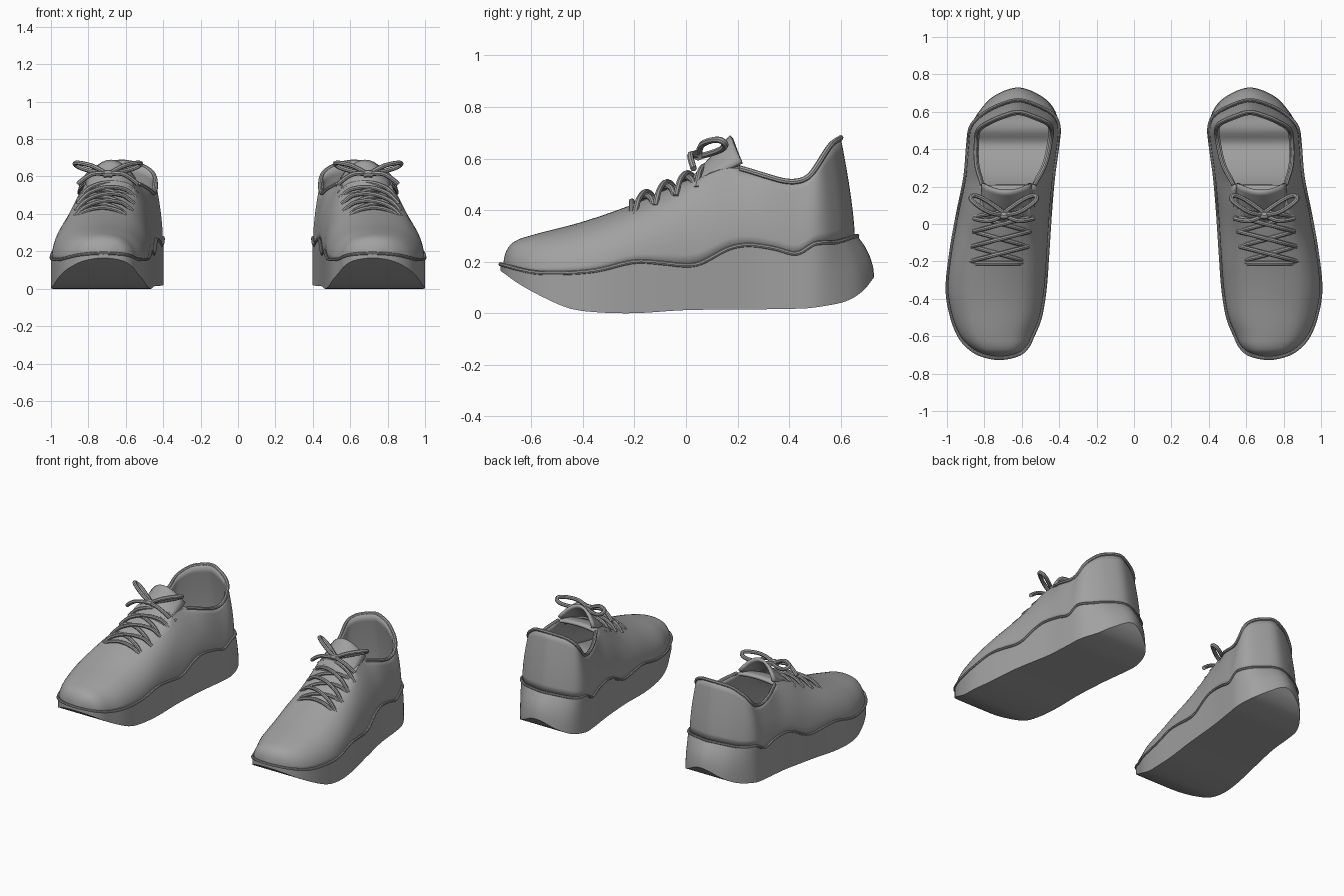
import bpy, bmesh, math

cube = bpy.data.objects.get("Cube")
if cube:
    bpy.data.objects.remove(cube)

grey = bpy.data.materials.new("plain grey")
grey.use_nodes = True
grey.diffuse_color = (0.36, 0.36, 0.36, 1)
grey.node_tree.nodes["Principled BSDF"].inputs["Base Color"].default_value = grey.diffuse_color

# Footprint: y, inner x, outer x
OUTLINE = [(-.72, .72, .72), (-.70, .62, .82), (-.66, .57, .885), (-.6, .54, .935),
           (-.5, .50, .975), (-.35, .475, 1.0), (-.15, .46, .98), (.05, .447, .945),
           (.25, .43, .905), (.42, .407, .89), (.52, .40, .875), (.62, .43, .815),
           (.69, .505, .74), (.73, .62, .62)]
# Side profiles: y, z
SOLE_BOTTOM = [(-.72, .165), (-.65, .115), (-.55, .06), (-.45, .018), (-.35, .004), (-.2, 0),
               (0, .012), (.45, .018), (.55, .03), (.63, .05), (.69, .09), (.73, .14)]
SOLE_TOP = [(-.72, .19), (-.6, .16), (-.5, .155), (-.35, .165), (-.2, .2), (-.1, .195),
            (.03, .185), (.1, .215), (.16, .25), (.24, .265), (.35, .25), (.43, .23),
            (.5, .27), (.58, .275), (.66, .3)]
RIDGE = [(-.71, .19), (-.7, .235), (-.67, .275), (-.6, .302), (-.4, .355), (-.2, .425),
         (0, .515), (.19, .575), (.7, .575)]
COLLAR = [(0, .56), (.19, .565), (.3, .535), (.4, .51), (.47, .525), (.55, .6), (.61, .655), (.655, .68)]
COLLAR_RATIO = [(0, .56), (.19, .58), (.3, .77), (.4, .83), (.66, .86)]
CENTRE = [(y, (a + b) / 2) for y, a, b in OUTLINE]
THROAT = .2


def smooth(t):
    t = max(0, min(1, t))
    return t * t * (3 - 2 * t)


def profile(knots, y):
    """Smooth curve through the knots."""
    y = max(knots[0][0], min(knots[-1][0], y))
    slope = lambda a, b: (b[1] - a[1]) / (b[0] - a[0])
    last = len(knots) - 1
    i = max(k for k in range(last) if knots[k][0] <= y)
    p, q = knots[i], knots[i + 1]
    m0 = slope(knots[max(i - 1, 0)], q)
    m1 = slope(p, knots[min(i + 2, last)])
    d = q[0] - p[0]
    t = (y - p[0]) / d
    s = smooth(t)
    return p[1] * (1 - s) + q[1] * s + d * t * (1 - t) * (m0 * (1 - t) - m1 * t)


def stations(steps=5):
    """Footprint sampled as a rounded closed ring."""
    swap = lambda k: (k[0], k[2], k[1])
    k = [swap(OUTLINE[1])] + OUTLINE + [swap(OUTLINE[-2])]
    rows = []
    for i in range(1, len(k) - 2):
        for n in range(steps):
            t = n / steps
            rows.append([.5 * (2 * b + (c - a) * t + (2 * a - 5 * b + 4 * c - d) * t * t
                               + (3 * b - a - 3 * c + d) * t ** 3)
                         for a, b, c, d in zip(*k[i - 1:i + 3])])
    return rows + [list(OUTLINE[-1])]


def finish(ob, solid=0):
    ob.data.materials.append(grey)
    if solid:
        shell = ob.modifiers.new("thickness", 'SOLIDIFY')
        shell.thickness = solid
        shell.offset = -1
    ob.modifiers.new("pair", 'MIRROR')
    bpy.ops.object.select_all(action='DESELECT')
    ob.select_set(True)
    bpy.context.view_layer.objects.active = ob
    bpy.ops.object.shade_smooth_by_angle(angle=math.radians(40))


def loft(name, rows, ring=False, skip=None, solid=0):
    """Skin a grid of points."""
    bm = bmesh.new()
    grid = [[bm.verts.new(p) for p in row] for row in rows]
    n = len(rows[0])
    for i in range(len(rows) - 1):
        for j in range(n if ring else n - 1):
            if not (skip and skip(i, j)):
                k = (j + 1) % n
                bm.faces.new((grid[i][j], grid[i][k], grid[i + 1][k], grid[i + 1][j]))
    bmesh.ops.delete(bm, geom=[v for v in bm.verts if not v.link_faces], context='VERTS')
    bmesh.ops.remove_doubles(bm, verts=bm.verts, dist=.0005)
    if ring:
        bmesh.ops.recalc_face_normals(bm, faces=bm.faces)
    mesh = bpy.data.meshes.new(name)
    bm.to_mesh(mesh)
    bm.free()
    ob = bpy.data.objects.new(name, mesh)
    bpy.context.collection.objects.link(ob)
    finish(ob, solid)


def tube(name, points, radius, closed=False):
    """Round cord through control points."""
    cu = bpy.data.curves.new(name, 'CURVE')
    cu.dimensions = '3D'
    cu.bevel_depth = radius
    cu.bevel_resolution = 2
    cu.use_fill_caps = True
    sp = cu.splines.new('NURBS')
    sp.points.add(len(points) - 1)
    for p, co in zip(sp.points, points):
        p.co = (*co, 1)
    sp.order_u = 3
    sp.resolution_u = 4
    sp.use_cyclic_u = closed
    sp.use_endpoint_u = not closed
    helper = bpy.data.objects.new(name + " path", cu)
    bpy.context.collection.objects.link(helper)
    deps = bpy.context.evaluated_depsgraph_get()
    mesh = bpy.data.meshes.new_from_object(helper.evaluated_get(deps))
    bpy.data.objects.remove(helper)
    ob = bpy.data.objects.new(name, mesh)
    bpy.context.collection.objects.link(ob)
    finish(ob)


def heel_lean(y):
    return smooth((y - .5) / .23)


# Thick rocker sole, leaning in above the heel
LAYERS = 4
sole_rows = []
for y, xi, xo in stations():
    side = []
    for r in range(LAYERS + 1):
        v = r / LAYERS
        top = profile(SOLE_TOP, y - .065 * heel_lean(y))
        z = profile(SOLE_BOTTOM, y) * (1 - v) + top * v
        side.append((y - .065 * heel_lean(y) * v * v, z))
    sole_rows.append([(xi, *p) for p in side] + [(xo, *p) for p in reversed(side)])
loft("sole", sole_rows, ring=True)

# Bead where the upper meets the sole
bead = [r[LAYERS] for r in sole_rows] + [r[LAYERS + 1] for r in sole_rows[-2:0:-1]]
tube("sole_bead", bead, .008, closed=True)

# Upper: walls up to the throat edge, then a crown over the instep
WALL, CROWN = 8, 4


def section(y, c, w):
    """Half section as (x offset, y, z), from sole to crown."""
    base, ridge = profile(SOLE_TOP, y), profile(RIDGE, y)
    collar, edge = profile(COLLAR, y), w * profile(COLLAR_RATIO, y)
    b = smooth((y + .08) / .3)
    half = []
    for j in range(WALL + 1):
        v = j / WALL
        a = v * math.pi / 3
        front = (w * math.cos(a) ** .8, base + (ridge - base) * math.sin(a))
        rear = (edge + (w - edge) * (1 - v ** 1.8), base + (collar - base) * v)
        x, z = [f * (1 - b) + r * b for f, r in zip(front, rear)]
        half.append((x, y - .055 * heel_lean(y * 1.1) * v ** 1.4, z))
    ex, _, ez = half[-1]
    for j in range(1, CROWN + 1):
        u = 1 - j / CROWN
        half.append((ex * u, y, max(ridge, ez) + (ez - max(ridge, ez)) * u * u))
    return half


upper_rows = []
for (y, xi, xo), sole in zip(stations(), sole_rows):
    c, w = (xi + xo) / 2, (xo - xi) / 2 * .985
    half = section(sole[LAYERS][1] * .985, c, w)
    upper_rows.append([(c - x, yy, z) for x, yy, z in half]
                      + [(c + x, yy, z) for x, yy, z in half[-2::-1]])
columns = len(upper_rows[0])
first_open = next(i for i, r in enumerate(upper_rows) if r[0][1] > THROAT)
loft("upper", upper_rows, solid=.018,
     skip=lambda i, j: i >= first_open and WALL <= j < columns - 1 - WALL)

# Rolled collar edge round the opening
opened = upper_rows[first_open:]
rim = [r[WALL] for r in opened] + [r[-1 - WALL] for r in opened[-2::-1]]
tube("collar_rim", rim, .011)

# Tongue standing up behind the laces
tongue_rows = []
for i in range(9):
    u = i / 8
    row = []
    for j in range(13):
        k = j / 6 - 1
        row.append((profile(CENTRE, .1) - .01 * u + .135 * k,
                    .02 + .15 * u + .045 * u * k * k,
                    .525 + .165 * u - (.03 + .07 * u) * k * k))
    tongue_rows.append(row)
loft("tongue", tongue_rows, solid=.018)


# Laces: a straight bar, then crossed pairs up the instep
def on_instep(k, y, lift=.014):
    return (profile(CENTRE, y) + .14 * k, y, profile(RIDGE, y) - .045 * k * k + lift)


def lace(name, y0, y1, flip, lift):
    ks = [-1.08 + 2.16 * n / 8 for n in range(9)]
    tube(name, [on_instep(k * flip, y0 + (y1 - y0) * n / 8, lift - (.02 if n in (0, 8) else 0))
                for n, k in enumerate(ks)], .0115)


lace("lace_bar", -.21, -.21, 1, .014)
holes = [-.2, -.12, -.04, .04, .1]
for n, (a, b) in enumerate(zip(holes, holes[1:])):
    lace(f"lace_cross_{n}_inner", a, b, 1, .012)
    lace(f"lace_cross_{n}_outer", a, b, -1, .028)

# Bow: knot, two loops and two loose ends
bx, by, bz = profile(CENTRE, .05), .05, .61
tube("bow_knot", [(bx - .025, by, bz), (bx, by - .01, bz + .012), (bx + .025, by, bz)], .02)
for name, s in (("inner", -1), ("outer", 1)):
    loop = [(0, 0, 0), (.06, .0, .04), (.13, .04, .06), (.185, .085, .065), (.16, .11, .04),
            (.08, .07, .015), (0, .01, 0)]
    tube("bow_loop_" + name, [(bx + s * x, by + y, bz + z) for x, y, z in loop], .0125)
    end = [(0, 0, 0), (.05, -.03, .012), (.11, -.035, -.005), (.16, -.02, -.05)]
    tube("bow_end_" + name, [(bx + s * x, by + y, bz + z) for x, y, z in end], .0125)
